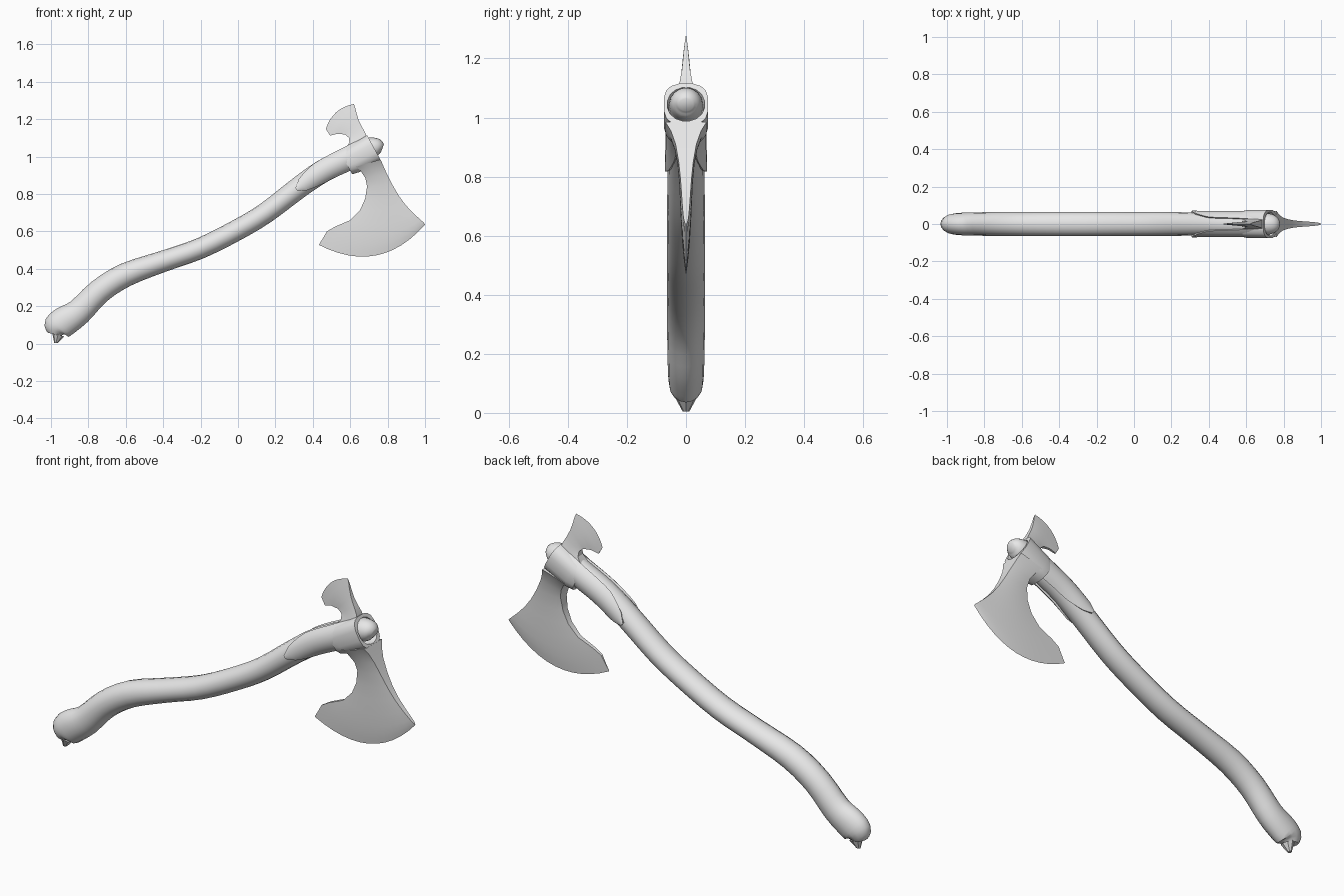
import bpy, math
from mathutils import Vector

if "Cube" in bpy.data.objects:
    bpy.data.objects.remove(bpy.data.objects["Cube"])

grey = bpy.data.materials.new("plain grey")
grey.diffuse_color = (0.8, 0.8, 0.8, 1)
grey.use_nodes = True
grey.node_tree.nodes["Principled BSDF"].inputs["Base Color"].default_value = grey.diffuse_color


def make(name, verts, faces, angle=35):
    me = bpy.data.meshes.new(name)
    me.from_pydata([tuple(v) for v in verts], [], faces)
    me.materials.append(grey)
    ob = bpy.data.objects.new(name, me)
    bpy.context.collection.objects.link(ob)
    bpy.context.view_layer.objects.active = ob
    ob.select_set(True)
    bpy.ops.object.mode_set(mode='EDIT')
    bpy.ops.mesh.select_all(action='SELECT')
    bpy.ops.mesh.remove_doubles(threshold=0.0005)
    bpy.ops.mesh.normals_make_consistent(inside=False)
    bpy.ops.object.mode_set(mode='OBJECT')
    bpy.ops.object.shade_smooth_by_angle(angle=math.radians(angle))
    ob.select_set(False)
    return ob


def grid_faces(rows, cols, wrap_cols=False, wrap_rows=False):
    return [(r * cols + c, r * cols + (c + 1) % cols,
             (r + 1) % rows * cols + (c + 1) % cols, (r + 1) % rows * cols + c)
            for r in range(rows if wrap_rows else rows - 1)
            for c in range(cols if wrap_cols else cols - 1)]


# Handle path: x, z, half height in the profile, half width in y
PATH = [(-0.983, 0.05, 0.036, 0.035), (-0.970, 0.085, 0.074, 0.054), (-0.925, 0.12, 0.080, 0.060),
        (-0.85, 0.17, 0.071, 0.062), (-0.74, 0.28, 0.066, 0.064), (-0.60, 0.368, 0.064, 0.065),
        (-0.40, 0.44, 0.057, 0.065), (-0.20, 0.51, 0.056, 0.065), (0, 0.61, 0.056, 0.064),
        (0.15, 0.70, 0.056, 0.064), (0.32, 0.83, 0.058, 0.062), (0.45, 0.92, 0.061, 0.061),
        (0.58, 0.985, 0.062, 0.061), (0.68, 1.035, 0.058, 0.058), (0.725, 1.048, 0.054, 0.055),
        (0.755, 1.048, 0.043, 0.045), (0.772, 1.043, 0.022, 0.025)]


def sample(t):
    """Catmull-Rom point on the handle path, t in path indices."""
    i = min(int(t), len(PATH) - 2)
    f = t - i
    p = [Vector(PATH[min(max(k, 0), len(PATH) - 1)]) for k in range(i - 1, i + 3)]
    return 0.5 * (2 * p[1] + (p[2] - p[0]) * f + (2 * p[0] - 5 * p[1] + 4 * p[2] - p[3]) * f * f
                  + (3 * p[1] - p[0] - 3 * p[2] + p[3]) * f ** 3)


def around(t, phi, grow=0.0):
    """Point on the handle surface; phi = 0 faces +y."""
    x, z, h, w = sample(t)
    a, b = sample(max(t - 0.3, 0)), sample(min(t + 0.3, len(PATH) - 1))
    d = Vector((b[0] - a[0], b[1] - a[1])).normalized()
    s = (h + grow) * math.sin(phi)
    return Vector((x - d.y * s, (w + grow) * math.cos(phi), z + d.x * s))


# Wooden handle with pommel and rounded end knob
N, STEP = 16, 3
rows = (len(PATH) - 1) * STEP + 1
verts = [around(r / STEP, 2 * math.pi * c / N) for r in range(rows) for c in range(N)]
faces = grid_faces(rows, N, wrap_cols=True)
faces += [tuple(range(N)), tuple(range((rows - 1) * N, rows * N))]
make("handle", verts, faces, 40)

# Small pointed nub under the pommel
tip = Vector((-0.978, 0, 0.0))
base = [Vector((-0.962 + 0.032 * math.cos(a), 0.036 * math.sin(a), 0.05 - 0.012 * math.cos(a)))
        for a in [math.tau * k / 8 for k in range(8)]]
low = [tip + (b - tip) * 0.3 for b in base]
for v in low:
    v.z = 0.004
make("pommel_nub", base + low, grid_faces(2, 8, wrap_cols=True) + [tuple(range(8, 16)), tuple(range(8))])

# Collar: hollow sleeve around the handle, axis tilted like the handle
ax = Vector((0.88, 0, 0.475)).normalized()
up = Vector((-ax.z, 0, ax.x))
end = Vector((0.728, 0, 1.045))
K = 16


def loop(back, hy, hu, power):
    out = []
    for k in range(K):
        a = math.tau * (k + 0.5) / K
        c, s = math.cos(a), math.sin(a)
        out.append(end - ax * back + Vector((0, hy * math.copysign(abs(c) ** power, c), 0))
                   + up * hu * math.copysign(abs(s) ** power, s))
    return out


verts = (loop(0.17, 0.068, 0.068, 0.8) + loop(0.13, 0.075, 0.076, 0.7) + loop(0.0, 0.076, 0.080, 0.7)
         + loop(0.0, 0.064, 0.065, 0.95) + loop(0.03, 0.058, 0.058, 1) + loop(0.17, 0.058, 0.058, 1))
make("head_collar", verts, grid_faces(6, K, wrap_cols=True, wrap_rows=True))

# Side straps running down the handle from the collar
M, C = 14, 9
for side, name in ((1, "back_strap"), (-1, "front_strap")):
    outer, inner = [], []
    for r in range(M):
        f = r / (M - 1)
        t = 9.95 + 3.05 * f
        spread = math.radians(8 + 46 * min(1, f * 3.5) ** 0.5 + 14 * f)
        for c in range(C):
            phi = spread * (2 * c / (C - 1) - 1)
            for out, g in ((outer, 0.009), (inner, -0.004)):
                p = around(t, phi, g)
                p.y *= side
                out.append(p)
    n = M * C
    faces = grid_faces(M, C)
    faces += [tuple(i + n for i in f) for f in faces]
    rim = ([c for c in range(C)] + [r * C + C - 1 for r in range(1, M)]
           + [(M - 1) * C + c for c in range(C - 2, -1, -1)] + [r * C for r in range(M - 2, 0, -1)])
    faces += [(a, b, b + n, a + n) for a, b in zip(rim, rim[1:] + rim[:1])]
    make(name, outer + inner, faces)


def blade(name, sections, sign, cols=13):
    """Loft of sections: left x, z, right x, z, half thickness, bow of the row."""
    halves = ([], [])
    rows = len(sections)
    for r, (lx, lz, rx, rz, t, bow) in enumerate(sections):
        chord = Vector((rx - lx, rz - lz))
        nrm = Vector((chord.y, -chord.x)).normalized() * sign
        for c in range(cols):
            u = 2 * c / (cols - 1) - 1
            p = Vector((lx, lz)) + chord * c / (cols - 1) + nrm * bow * (1 - u * u)
            th = t * (1 - 0.5 * u * u * r / (rows - 1))
            for half, s in zip(halves, (1, -1)):
                half.append(Vector((p.x, s * th, p.y)))
    n = rows * cols
    faces = grid_faces(rows, cols)
    faces += [tuple(i + n for i in f) for f in faces]
    for c in (0, cols - 1):
        faces += [(r * cols + c, (r + 1) * cols + c, (r + 1) * cols + c + n, r * cols + c + n)
                  for r in range(rows - 2)]
        # side tips close to the sharp edge
        k = (rows - 2) * cols + c
        faces.append((k, k + cols, k + n))
    faces = [f for f in faces if len(set(f)) > 2]
    faces.append(tuple(range(cols)) + tuple(range(n + cols - 1, n - 1, -1)))
    make(name, halves[0] + halves[1], faces, 30)


# Large bearded blade hanging from the collar
blade("main_blade", [
    (0.630, 0.945, 0.762, 0.985, 0.070, 0), (0.655, 0.925, 0.775, 0.955, 0.054, 0),
    (0.681, 0.885, 0.795, 0.91, 0.039, 0), (0.690, 0.84, 0.825, 0.85, 0.029, 0),
    (0.680, 0.775, 0.860, 0.79, 0.023, 0.005), (0.653, 0.715, 0.897, 0.74, 0.020, 0.015),
    (0.600, 0.66, 0.940, 0.695, 0.017, 0.035), (0.520, 0.626, 0.978, 0.66, 0.013, 0.065),
    (0.475, 0.60, 0.992, 0.648, 0.009, 0.09), (0.452, 0.56, 0.997, 0.642, 0.005, 0.10),
    (0.432, 0.528, 1.0, 0.637, 0, 0.113)], 1)

# Small flared blade on the back of the head
blade("rear_blade", [
    (0.560, 1.02, 0.690, 1.085, 0.032, 0), (0.595, 1.075, 0.683, 1.122, 0.023, 0),
    (0.594, 1.10, 0.662, 1.16, 0.017, 0), (0.572, 1.118, 0.645, 1.195, 0.014, 0.004),
    (0.532, 1.122, 0.633, 1.235, 0.010, 0.012), (0.492, 1.112, 0.627, 1.26, 0.006, 0.02),
    (0.470, 1.148, 0.620, 1.281, 0, 0.03)], -1, 9)
